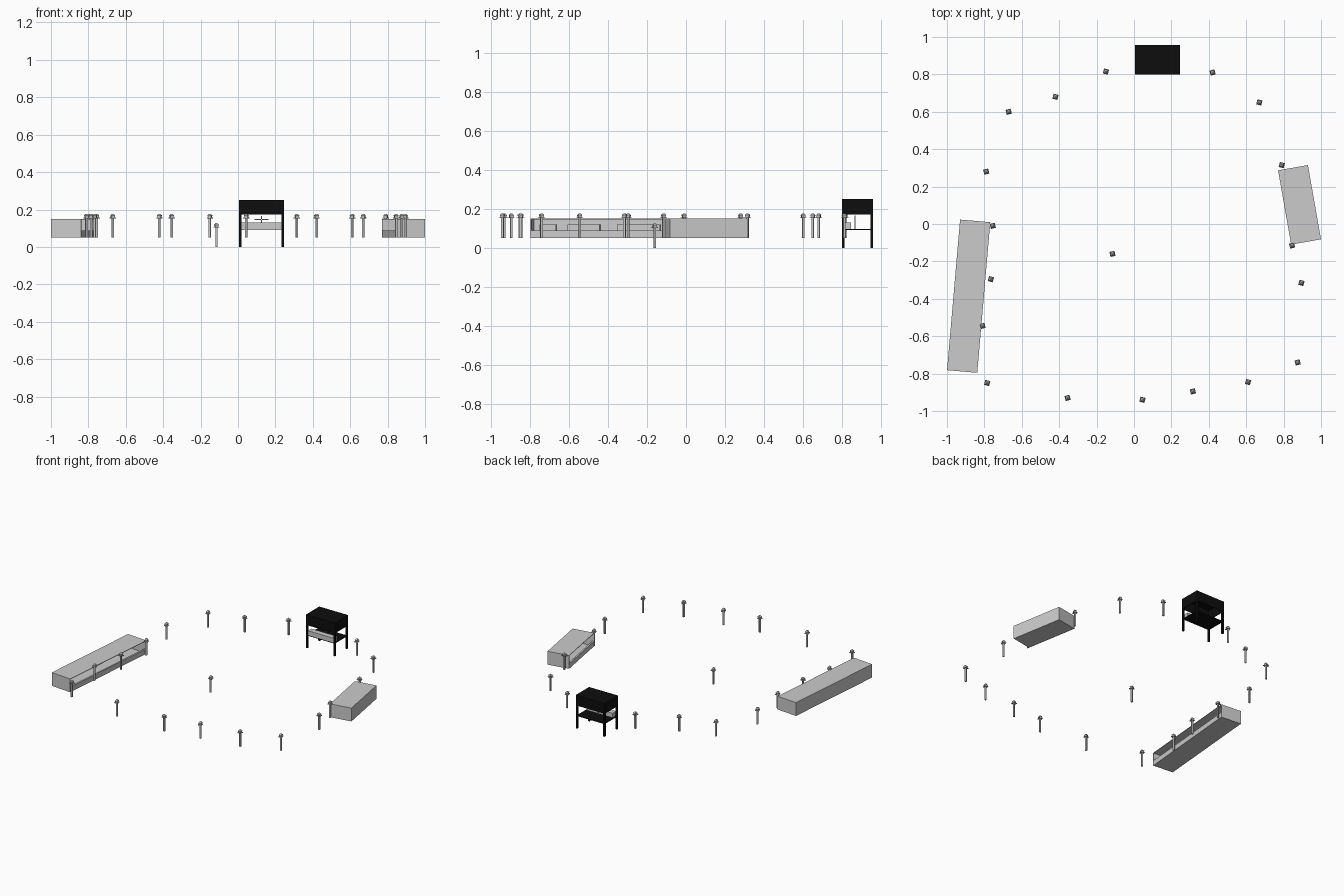
import bpy, bmesh, math
from mathutils import Matrix, Vector

if "Cube" in bpy.data.objects:
    bpy.data.objects.remove(bpy.data.objects["Cube"])

black = bpy.data.materials.new("black_paint")
black.diffuse_color = (0.004, 0.004, 0.004, 1)
black.use_nodes = True
black.node_tree.nodes["Principled BSDF"].inputs["Base Color"].default_value = black.diffuse_color


def add_box(bm, x0, x1, y0, y1, z0, z1):
    m = Matrix.Translation(((x0 + x1) / 2, (y0 + y1) / 2, (z0 + z1) / 2))
    m = m @ Matrix.Diagonal((x1 - x0, y1 - y0, z1 - z0, 1))
    bmesh.ops.create_cube(bm, size=1, matrix=m)


def add_cone(bm, r0, r1, z0, z1, sides, turn=0.0):
    m = Matrix.Translation((0, 0, (z0 + z1) / 2)) @ Matrix.Rotation(turn, 4, 'Z')
    bmesh.ops.create_cone(bm, cap_ends=True, segments=sides, radius1=r0,
                          radius2=r1, depth=z1 - z0, matrix=m)


def finish(bm, name, mat=None, loc=(0, 0, 0), rot=0.0):
    me = bpy.data.meshes.new(name)
    bm.to_mesh(me)
    bm.free()
    if mat:
        me.materials.append(mat)
    return place(me, name, loc, rot)


def place(me, name, loc, rot=0.0):
    ob = bpy.data.objects.new(name, me)
    ob.location = loc
    ob.rotation_euler = (0, 0, rot)
    bpy.context.collection.objects.link(ob)
    return ob


def boxes(name, items, mat=None, loc=(0, 0, 0), rot=0.0):
    bm = bmesh.new()
    for b in items:
        add_box(bm, *b)
    return finish(bm, name, mat, loc, rot)


# Lamp posts: square pole, flat collar, small lantern with a pointed cap
bm = bmesh.new()
add_box(bm, -.0055, .0055, -.0055, .0055, 0, .104)
add_box(bm, -.014, .014, -.014, .014, .103, .107)
add_cone(bm, .012, .015, .107, .118, 4, math.pi / 4)
add_cone(bm, .016, .005, .118, .127, 4, math.pi / 4)
posts = [(-.15, .815), (.42, .81), (-.42, .68), (-.67, .60), (.67, .65),
         (-.79, .28), (.79, .315), (-.755, -.01), (-.765, -.295),
         (-.81, -.545), (-.785, -.85), (-.355, -.93), (.045, -.94),
         (.315, -.895), (.61, -.845), (.875, -.74), (.895, -.315),
         (.845, -.115)]
centre = finish(bm, "centre_lamp_post", None, (-.115, -.16, 0), .2)
for i, (x, y) in enumerate(posts):
    place(centre.data, f"lamp_post_{i + 1}", (x, y, .05), .25 if i % 2 else -.25)


# Long stalls: closed back, ends, floor and roof; counter along the open +x side
def stall(name, length, loc, rot, goods):
    h, w, t = length / 2, .081, .004
    boxes(name + "_shell", [
        (-w, w, -h, h, 0, t),
        (-w, w, -h, h, .1 - t, .1),
        (-w, -w + t, -h, h, t, .1 - t),
        (-w + t, w, -h, -h + t, t, .1 - t),
        (-w + t, w, h - t, h, t, .1 - t)], None, loc, rot)
    boxes(name + "_counter", [(w - .012, w, -h + t, h - t, t, .038)],
          None, loc, rot)
    boxes(name + "_cabinets",
          [(-w + t, -w + .035, a, b, t, .07) for a, b in goods], None, loc, rot)


stall("left_stall", .808, (-.884, -.386, .05), math.radians(-4.95),
      [(-.37, -.285), (-.225, -.13), (-.13, -.06), (.03, .25)])
stall("right_stall", .403, (.885, .1025, .05), math.radians(190),
      [(-.15, -.03), (.03, .15)])

# Raised booth: legs, deck, canopy
X0, X1, Y0, Y1 = .005, .245, .80, .957
s = .013
boxes("booth_legs", [(x, x + s, y, y + s, 0, .19)
                     for x in (X0, X1 - s) for y in (Y0, Y1 - s)], black)
boxes("booth_deck", [(X0 + .004, X1 - .004, Y0 + .004, Y1 - .004, .092, .097)], black)
boxes("booth_canopy", [
    (X0, X1, Y0, Y1, .245, .25),
    (X0, X1, Y0, Y0 + .004, .172, .245),
    (X0, X1, Y1 - .004, Y1, .172, .245),
    (X0, X0 + .004, Y0 + .004, Y1 - .004, .172, .245),
    (X1 - .004, X1, Y0 + .004, Y1 - .004, .172, .245)], black)
# Grey counter at the front of the booth and a hanging frame behind it
boxes("booth_counter", [(X0 + s, X1 - s, Y0 + .004, .845, .097, .13)])
boxes("booth_hanger", [(.088, .162, .862, .868, .145, .149),
                       (.123, .127, .863, .867, .097, .165)])
